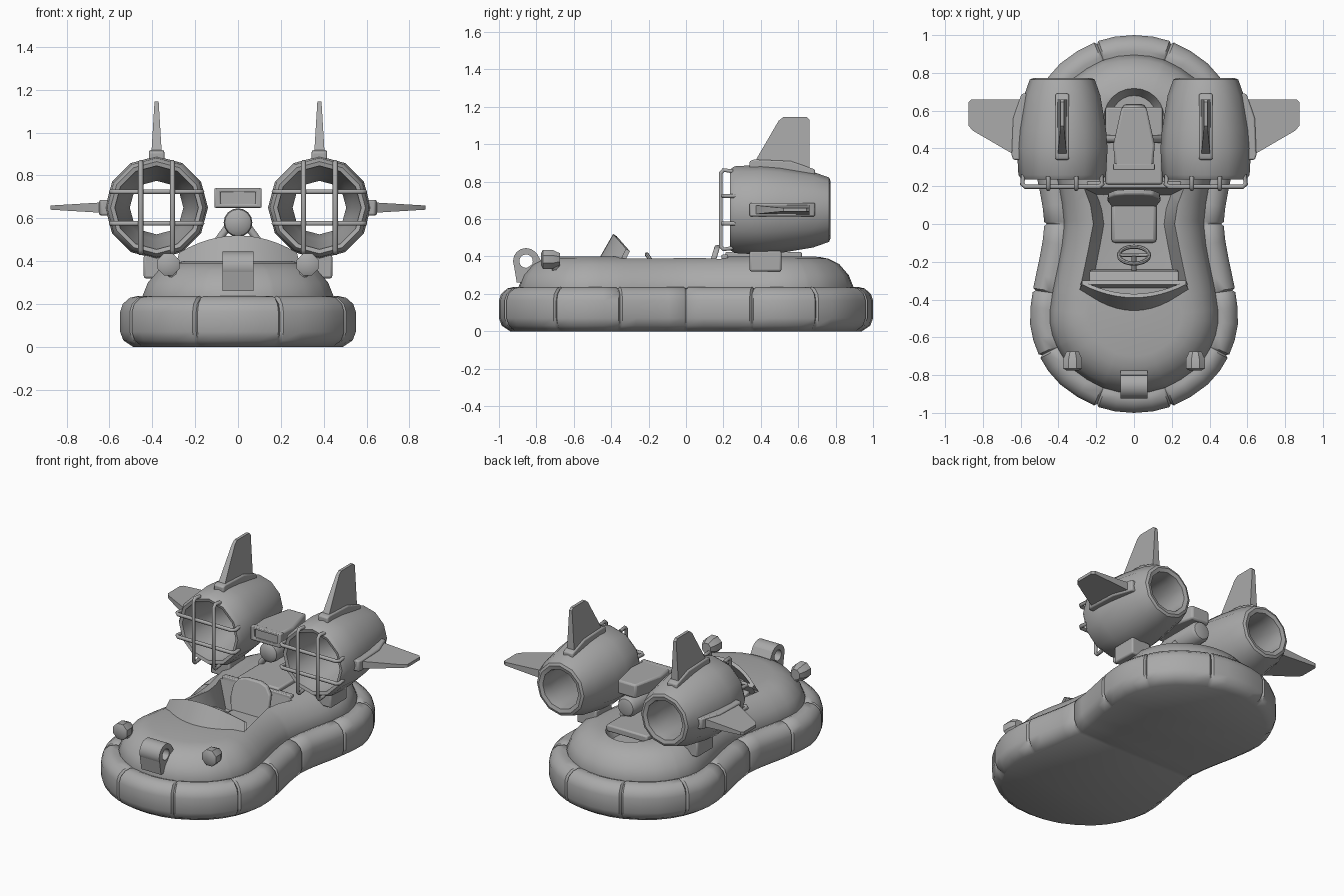
import bpy, bmesh, math
from mathutils import Matrix, Vector

if "Cube" in bpy.data.objects:
    bpy.data.objects.remove(bpy.data.objects["Cube"])

grey = bpy.data.materials.new("plain_grey")
grey.use_nodes = True
grey.diffuse_color = (0.4, 0.4, 0.4, 1)
grey.node_tree.nodes["Principled BSDF"].inputs["Base Color"].default_value = grey.diffuse_color


def finish(name, bm, bevel=0, angle=35):
    """Turn a bmesh into a shaded object."""
    bmesh.ops.recalc_face_normals(bm, faces=bm.faces)
    me = bpy.data.meshes.new(name)
    bm.to_mesh(me)
    bm.free()
    ob = bpy.data.objects.new(name, me)
    bpy.context.collection.objects.link(ob)
    me.materials.append(grey)
    if bevel:
        mod = ob.modifiers.new("bevel", "BEVEL")
        mod.width, mod.segments = bevel, 2
    smooth(ob, angle)
    return ob


def smooth(ob, angle=35):
    bpy.ops.object.select_all(action="DESELECT")
    ob.select_set(True)
    bpy.context.view_layer.objects.active = ob
    bpy.ops.object.shade_smooth_by_angle(angle=math.radians(angle))


def loft(name, rings, loop=False, matrix=None, **kw):
    """Skin a stack of closed rings; cap the ends or join them in a loop."""
    bm = bmesh.new()
    rows = [[bm.verts.new(p) for p in r] for r in rings]
    n = len(rows[0])
    for a, b in zip(rows, rows[1:] + (rows[:1] if loop else [])):
        for i in range(n):
            j = (i + 1) % n
            bm.faces.new((a[i], a[j], b[j], b[i]))
    if not loop:
        bm.faces.new(rows[0])
        bm.faces.new(rows[-1])
    if matrix:
        bm.transform(matrix)
    return finish(name, bm, **kw)


def lathe(name, profile, n, matrix, loop=True, **kw):
    """Spin (radius, y) points round the y axis."""
    rings = [[(r * math.cos(2 * math.pi * i / n), y, r * math.sin(2 * math.pi * i / n))
              for i in range(n)] for r, y in profile]
    return loft(name, rings, loop, matrix, **kw)


def side_prism(name, pts, half, matrix=None, **kw):
    """Extrude a (y, z) outline along x; half may depend on z."""
    w = half if callable(half) else lambda z: half
    return loft(name, [[(s * w(z), y, z) for y, z in pts] for s in (-1, 1)], matrix=matrix, **kw)


def box(name, lo, hi, bevel=0.01):
    return loft(name, [[(lo[0], lo[1], z), (hi[0], lo[1], z), (hi[0], hi[1], z), (lo[0], hi[1], z)]
                       for z in (lo[2], hi[2])], bevel=bevel)


def tube(name, pts, r):
    cu = bpy.data.curves.new(name, "CURVE")
    cu.dimensions = "3D"
    cu.bevel_depth, cu.bevel_resolution, cu.use_fill_caps = r, 1, True
    sp = cu.splines.new("POLY")
    sp.points.add(len(pts) - 1)
    for p, co in zip(sp.points, pts):
        p.co = (*co, 1)
    cu.materials.append(grey)
    ob = bpy.data.objects.new(name, cu)
    bpy.context.collection.objects.link(ob)
    return ob


def cut(target, cutter):
    cutter.hide_render = True
    mod = target.modifiers.new("cut", "BOOLEAN")
    mod.object, mod.operation, mod.solver = cutter, "DIFFERENCE", "EXACT"
    bpy.context.view_layer.objects.active = target
    bpy.ops.object.modifier_apply(modifier=mod.name)
    bpy.data.objects.remove(cutter)


# Plan outline: seam and mid-segment points alternate, mirrored both ways
quarter = [(0, -1), (.2, -.965), (.39, -.85), (.5, -.7), (.55, -.53), (.535, -.35), (.5, -.18), (.475, 0)]
half = quarter + [(x, -y) for x, y in quarter[-2::-1]]
anchors = [Vector(p) for p in half + [(-x, y) for x, y in half[-2:0:-1]]]
count = len(anchors)


def path(i, t):
    p = [anchors[(i + k) % count] for k in (-1, 0, 1, 2)]
    return 0.5 * (2 * p[1] + (p[2] - p[0]) * t + (2 * p[0] - 5 * p[1] + 4 * p[2] - p[3]) * t * t
                  + (3 * p[1] - p[0] - 3 * p[2] + p[3]) * t ** 3)


outline = []   # (point, inward normal, is_seam)
for i in range(count):
    for t in ((0, .06, .5) if i % 2 else (0, .5, .94)):
        d = path(i, t + .01) - path(i, t - .01)
        outline.append((path(i, t), Vector((-d.y, d.x)).normalized(), i % 2 == 1 and t == 0))


def plan_ring(inset, z, pinch=0):
    ring = []
    for p, n, seam in outline:
        q = p + n * (inset + pinch * seam)
        ring.append((q.x, q.y, z - (pinch * .8 * seam if z > .2 else 0)))
    return ring


# Inflated skirt
skirt_profile = [(.06, 0), (.015, .03), (0, .07), (0, .165), (.012, .2), (.045, .229), (.085, .238), (.12, .225)]
loft("skirt", [plan_ring(a, z, .014 if z else 0) for a, z in skirt_profile], angle=50)

# Hull with cockpit opening and rear recess
hull_profile = [(.13, .05), (.11, .2), (.105, .238), (.13, .3), (.18, .358), (.24, .388), (.3, .4)]
hull = loft("hull", [plan_ring(a, z) for a, z in hull_profile])
well = [(.285, -.34), (.245, -.15), (.215, 0), (.23, .1), (.265, .19)]
rings = []
for k, sy, z in ((.72, .8, .2), (1, 1, .39), (1.02, 1, .6)):
    r = [(x * k, y * sy, z) for x, y in well]
    rings.append(r + [(-x, y, z) for x, y, z in r[::-1]])
cut(hull, loft("cockpit_cutter", rings))
turn_up = Matrix.Translation((0, .56, .4)) @ Matrix.Rotation(math.pi / 2, 4, "X")
cut(hull, lathe("recess_cutter", [(.12, -.07), (.16, 0), (.19, .05)], 24, turn_up, loop=False))
smooth(hull)

# Curved windshield and dashboard
steps = [i / 6 - 1 for i in range(13)]
base = [(.29 * s, -.47 + .12 * s * s, .38) for s in steps]
top = [(.275 * s, -.39 + .07 * s * s, .52 - .08 * s * s) for s in steps]
back = Vector((0, .02, -.012))
loft("windshield", [base, top, [Vector(p) + back for p in top], [Vector(p) + back for p in base]], loop=True)
side_prism("dashboard", [(-.36, .2), (-.38, .4), (-.25, .37), (-.24, .2)], .235, bevel=.006)

# Steering wheel
bpy.ops.mesh.primitive_torus_add(major_radius=.08, minor_radius=.011, major_segments=20, minor_segments=8,
                                 location=(0, -.165, .345), rotation=(math.radians(-56), 0, 0))
wheel = bpy.context.object
wheel.name = "steering_wheel"
wheel.data.materials.append(grey)
smooth(wheel)
tube("steering_column", [(0, -.165, .345), (0, -.26, .29)], .014)
tube("wheel_spoke", [(-.08, -.165, .345), (.08, -.165, .345)], .009)

# Seat
box("seat_cushion", (-.12, -.1, .19), (.12, .12, .26), .02)
back_shape = [(.11, 0), (.14, .12), (.135, .19), (.1, .235), (.05, .25)]
back_shape += [(-x, h) for x, h in back_shape[::-1]]
loft("seat_back", [[(x, .08 + h * .3 + d, .21 + h) for x, h in back_shape] for d in (0, .03)], bevel=.008)

# Tow ring on the bow
ring_at = Matrix.Translation((0, -.855, .375)) @ Matrix.Rotation(math.pi / 2, 4, "Z")
lathe("tow_ring", [(.07, -.072), (.07, .072), (.036, .072), (.036, -.072)], 16, ring_at)
side_prism("tow_ring_base", [(-.92, .35), (-.905, .26), (-.8, .26), (-.765, .36), (-.8, .42), (-.82, .36), (-.855, .335)], .072)

# Engine deck, air box and its round drum
box("engine_deck", (-.15, .21, .38), (.15, .62, .425))
box("cockpit_rear_rim", (-.25, .19, .375), (.25, .225, .41), .006)
drum_at = Matrix.Translation((0, 0, .58))
lathe("drum", [(.04, .3), (.062, .315), (.067, .34), (.067, .61), (.055, .63), (.04, .635)], 16, drum_at, loop=False)
plan = [(.1, .3), (.11, .42), (.065, .62)]
plan += [(-x, y) for x, y in plan[::-1]]
loft("air_box", [[(x, y, z) for x, y in plan] for z in (.65, .74)], bevel=.012)


def frame_ring(w, h, y):
    return [(sx * w, y, .695 + sz * h) for sx, sz in ((-1, -1), (1, -1), (1, 1), (-1, 1))]


loft("air_box_frame", [frame_ring(.11, .046, .32), frame_ring(.11, .046, .285),
                       frame_ring(.082, .028, .285), frame_ring(.082, .028, .32)], loop=True, bevel=.006)

fin_shape = [(.35, .22), (.37, .26), (.495, .475), (.52, .495), (.645, .495), (.66, .48), (.66, .2)]
foot_shape = [(.34, .2), (.34, .26), (.365, .268), (.56, .26), (.69, .215), (.69, .17)]
shell = [(.215, .235), (.232, .26), (.24, .4), (.232, .5), (.202, .68), (.172, .765), (.155, .772),
         (.13, .765), (.125, .7), (.15, .5), (.19, .3), (.195, .24)]
lamp = [(.035, -.055), (.055, -.045), (.055, .005), (.035, .045)]

for s, side in ((1, "left"), (-1, "right")):
    # Bow lamps
    lathe(side + "_lamp", lamp, 8, Matrix.Translation((s * .325, -.72, .385)) @ Matrix.Rotation(math.pi / 8, 4, "Y"),
          loop=False, angle=30)
    tube(side + "_lamp_stalk", [(s * .325, -.71, .38), (s * .29, -.69, .32)], .025)

    # Fan nacelle with mounting foot and braces
    c = Matrix.Translation((s * .38, 0, .65))
    lathe(side + "_nacelle", shell, 12, c)
    box(side + "_nacelle_foot", (s * .37 - .07, .34, .32), (s * .37 + .07, .51, .43))
    tube(side + "_drum_brace", [(s * .04, .45, .57), (s * .15, .45, .42)], .02)

    # Tapered fins, upright and outward
    for label, turn in (("upper", 0), ("outer", s * math.pi / 2)):
        m = c @ Matrix.Rotation(turn, 4, "Y")
        side_prism(f"{side}_{label}_fin", fin_shape, lambda h: .025 - .06 * (h - .24), m, angle=30)
        side_prism(f"{side}_{label}_fin_foot", foot_shape, .036, m, bevel=.008)

    # Intake guard bars
    reach = ((-.205, .25), (-.212, .2), (-.195, .185), (.195, .185), (.212, .2), (.205, .25))
    for o in (-.074, .074):
        tube(side + "_guard_upright", [c @ Vector((o, y, v)) for v, y in reach], .012)
        tube(side + "_guard_crossbar", [c @ Vector((v, y + .012, o)) for v, y in reach], .012)
